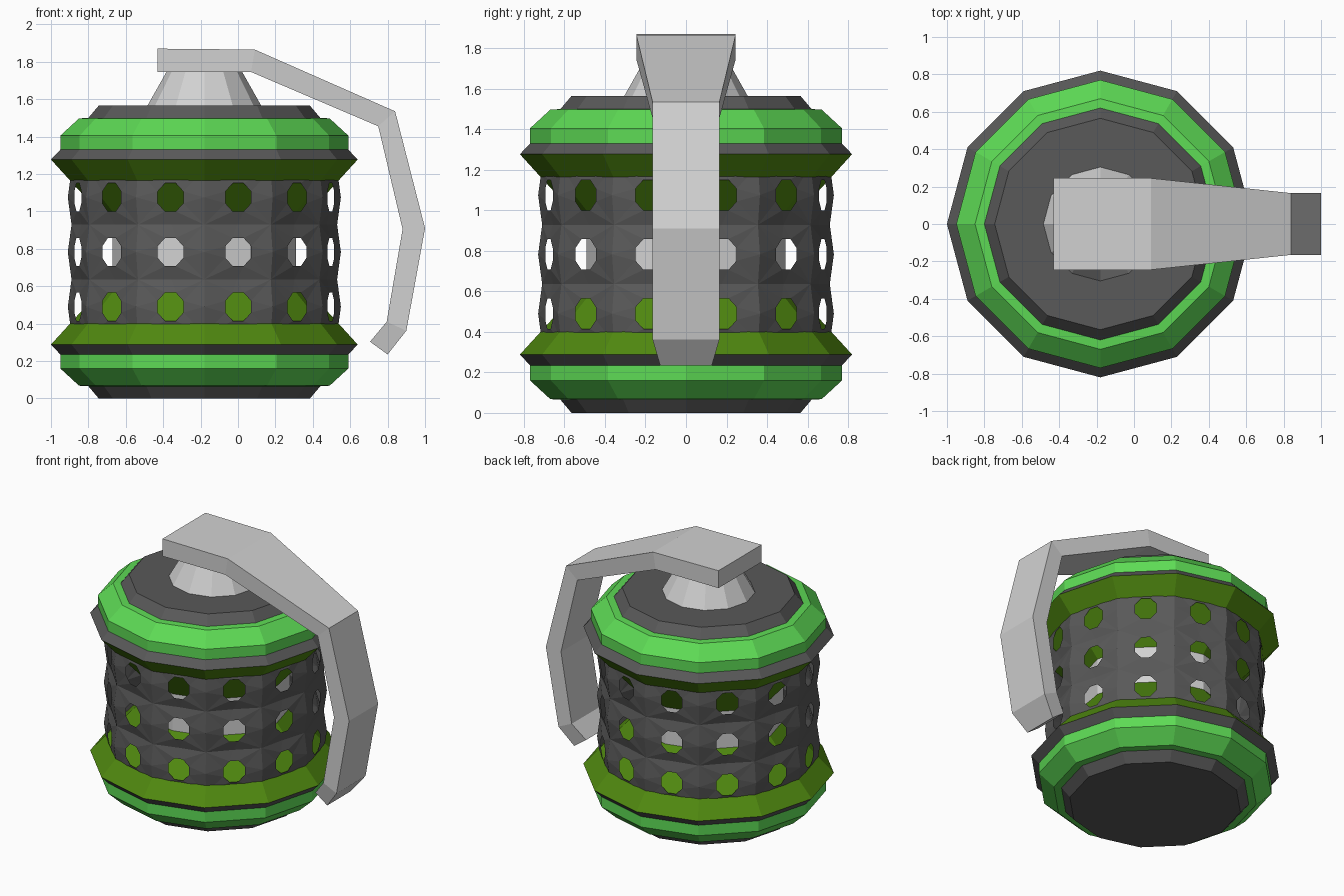
import bpy, bmesh
from math import sin, cos, pi, radians

AXIS_X = -0.18     # body axis
HEIGHT = 1.565     # body height without the lever
SIDES = 12

cube = bpy.data.objects.get("Cube")
if cube:
    bpy.data.objects.remove(cube, do_unlink=True)


def material(name, rgb):
    m = bpy.data.materials.new(name)
    m.use_nodes = True
    m.diffuse_color = (*rgb, 1)
    bsdf = next(n for n in m.node_tree.nodes if n.type == 'BSDF_PRINCIPLED')
    bsdf.inputs["Base Color"].default_value = (*rgb, 1)
    return m


DARK = material("dark_grey", (0.10, 0.10, 0.10))
GREEN = material("bright_green", (0.11, 0.70, 0.09))
OLIVE = material("olive_green", (0.08, 0.25, 0.005))
LIGHT = material("light_grey", (0.64, 0.64, 0.64))


def finish(name, bm, mats, fix_normals=True):
    if fix_normals:
        bmesh.ops.recalc_face_normals(bm, faces=bm.faces)
    mesh = bpy.data.meshes.new(name)
    bm.to_mesh(mesh)
    bm.free()
    for m in mats:
        mesh.materials.append(m)
    obj = bpy.data.objects.new(name, mesh)
    bpy.context.collection.objects.link(obj)
    return obj


def lathe(name, profile, mats, bands=None):
    """Spin (radius, z) points into a capped twelve-sided solid; bands give slots."""
    bm = bmesh.new()
    rings = []
    for r, z in profile:
        rings.append([bm.verts.new((AXIS_X + r * cos(2 * pi * i / SIDES),
                                    r * sin(2 * pi * i / SIDES), z))
                      for i in range(SIDES)])
    for b, (lo, hi) in enumerate(zip(rings, rings[1:])):
        for i in range(SIDES):
            j = (i + 1) % SIDES
            f = bm.faces.new((lo[i], lo[j], hi[j], hi[i]))
            f.material_index = bands[b] if bands else 0
    bm.faces.new(rings[0][::-1])
    top = bm.faces.new(rings[-1])
    top.material_index = bands[-1] if bands else 0
    return finish(name, bm, mats)


# End caps: grey plate, green rim, grey lip, olive cone running in to the core
cap = [(0.565, 0), (0.62, 0.065), (0.67, 0.068), (0.77, 0.16),
       (0.77, 0.235), (0.82, 0.288), (0.49, 0.65)]
slots = [0, 1, 1, 1, 0, 2]
lathe("lower_cap", cap, [DARK, GREEN, OLIVE], slots)
lathe("upper_cap", [(r, HEIGHT - z) for r, z in cap], [DARK, GREEN, OLIVE], slots)

# Inner core seen through the holes
lathe("inner_core", [(0.49, 0.6), (0.49, HEIGHT - 0.6)], [LIGHT])

# Fuse neck under the lever
lathe("fuse_neck", [(0.31, HEIGHT - 0.01), (0.20, 1.75)], [LIGHT])


# Perforated sleeve: one octagonal hole per cell, twelve cells by three rows
def sleeve():
    bm = bmesh.new()
    pitch = 0.2925
    # cell border, counter-clockwise from the right: (side, up, radius)
    border = [(1, 0, 0.73), (1, 1, 0.71), (0, 1, 0.68), (-1, 1, 0.71),
              (-1, 0, 0.73), (-1, -1, 0.71), (0, -1, 0.68), (1, -1, 0.71)]
    for row in (-1, 0, 1):
        zc = HEIGHT / 2 + row * pitch
        for k in range(SIDES):
            a = radians(15 + 30 * k)
            outer, hole = [], []
            for n, (s, up, r) in enumerate(border):
                t = a + s * radians(15)
                outer.append(bm.verts.new((AXIS_X + r * cos(t), r * sin(t),
                                           zc + up * pitch / 2)))
                h = radians(22.5 + 45 * n)
                u, w = 0.077 * cos(h), 0.082 * sin(h)
                hole.append(bm.verts.new((AXIS_X + 0.70 * cos(a) - u * sin(a),
                                          0.70 * sin(a) + u * cos(a), zc + w)))
            for n in range(8):
                m = (n + 1) % 8
                bm.faces.new((outer[n], outer[m], hole[n]))
                bm.faces.new((outer[m], hole[m], hole[n]))
    bmesh.ops.remove_doubles(bm, verts=bm.verts, dist=0.0005)
    return finish("perforated_sleeve", bm, [DARK], fix_normals=False)


sleeve()


# Safety lever: bent bar, each station is outer (x, z), inner (x, z), half width
def lever():
    stations = [((-0.43, 1.87), (-0.43, 1.745), 0.245),
                ((0.09, 1.865), (0.07, 1.745), 0.245),
                ((0.84, 1.535), (0.75, 1.455), 0.165),
                ((1.0, 0.91), (0.88, 0.905), 0.165),
                ((0.90, 0.362), (0.795, 0.41), 0.165),
                ((0.80, 0.235), (0.706, 0.303), 0.128)]
    bm = bmesh.new()
    loops = []
    for (xo, zo), (xi, zi), w in stations:
        loops.append([bm.verts.new(p) for p in
                      ((xo, -w, zo), (xo, w, zo), (xi, w, zi), (xi, -w, zi))])
    for a, b in zip(loops, loops[1:]):
        for i in range(4):
            j = (i + 1) % 4
            bm.faces.new((a[i], a[j], b[j], b[i]))
    bm.faces.new(loops[0])
    bm.faces.new(loops[-1])
    return finish("safety_lever", bm, [LIGHT])


lever()
